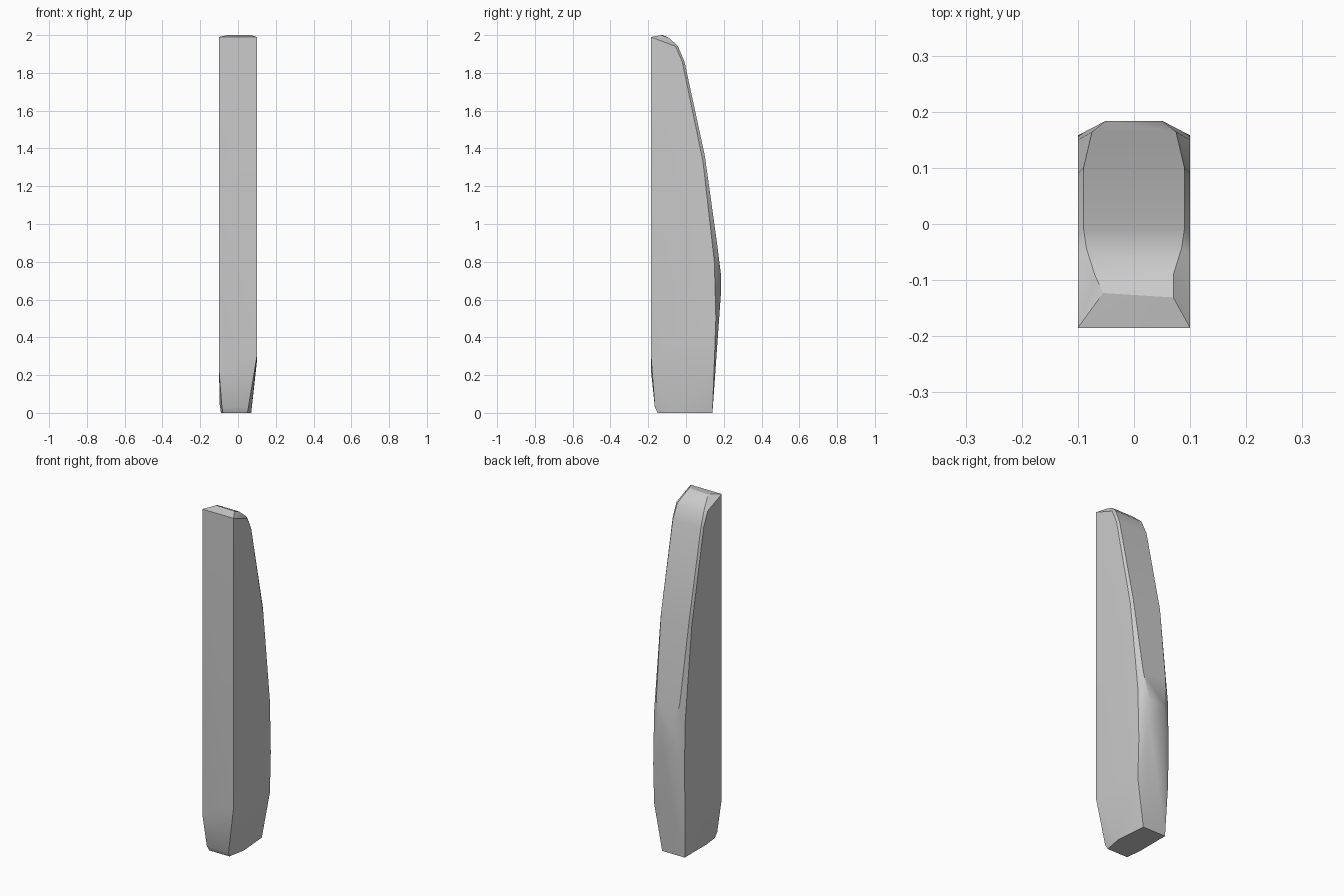
import bpy
import bmesh

cube = bpy.data.objects.get("Cube")
if cube:
    bpy.data.objects.remove(cube, do_unlink=True)

# One plain grey for the whole post
grey = bpy.data.materials.new("grey")
grey.use_nodes = True
colour = (0.6, 0.6, 0.6, 1)
grey.diffuse_color = colour
grey.node_tree.nodes["Principled BSDF"].inputs["Base Color"].default_value = colour

points = []

# Flat front face and the sloping tip ridge
for x in (-0.1, 0.1):
    points.append((x, -0.185, 1.99))
points += [(-0.1, -0.185, 0.22), (0.1, -0.185, 0.3),
           (-0.055, -0.123, 2.0), (0.07, -0.131, 2.0)]

# Rear edges of the side faces, as (y, z)
side_edge = [(-0.055, 1.94), (-0.02, 1.86), (0.09, 1.33),
             (0.15, 0.8), (0.158, 0.5), (0.15, 0.27)]
for y, z in side_edge:
    points += [(-0.1, y, z), (0.1, y, z)]

# Raised back, as (half width, y, z)
back = [(0.07, -0.09, 1.985), (0.085, -0.043, 1.942), (0.09, -0.008, 1.86),
        (0.09, 0.1, 1.36), (0.075, 0.164, 0.9),
        (0.05, 0.184, 0.74), (0.05, 0.184, 0.62)]
for x, y, z in back:
    points += [(-x, y, z), (x, y, z)]

# Tapered foot
points += [(-0.085, -0.165, 0.03), (0.055, -0.165, 0.03),
           (-0.098, -0.06, 0.05),
           (-0.08, -0.15, 0), (0.05, -0.15, 0), (0.07, -0.045, 0),
           (0.055, 0.14, 0), (-0.09, 0.14, 0), (-0.09, -0.06, 0)]

# Wrap the guide points in one solid
bm = bmesh.new()
for p in points:
    bm.verts.new(p)
hull = bmesh.ops.convex_hull(bm, input=bm.verts)
loose = [v for v in bm.verts if not v.link_faces]
bmesh.ops.delete(bm, geom=loose, context="VERTS")
bmesh.ops.dissolve_limit(bm, angle_limit=0.01, verts=bm.verts, edges=bm.edges)
bmesh.ops.recalc_face_normals(bm, faces=bm.faces)

mesh = bpy.data.meshes.new("tapered_post")
bm.to_mesh(mesh)
bm.free()
mesh.materials.append(grey)
post = bpy.data.objects.new("tapered_post", mesh)
bpy.context.collection.objects.link(post)

# Smooth the gentle curves and keep the corners crisp
bpy.context.view_layer.objects.active = post
post.select_set(True)
bpy.ops.object.shade_smooth_by_angle(angle=0.5)
